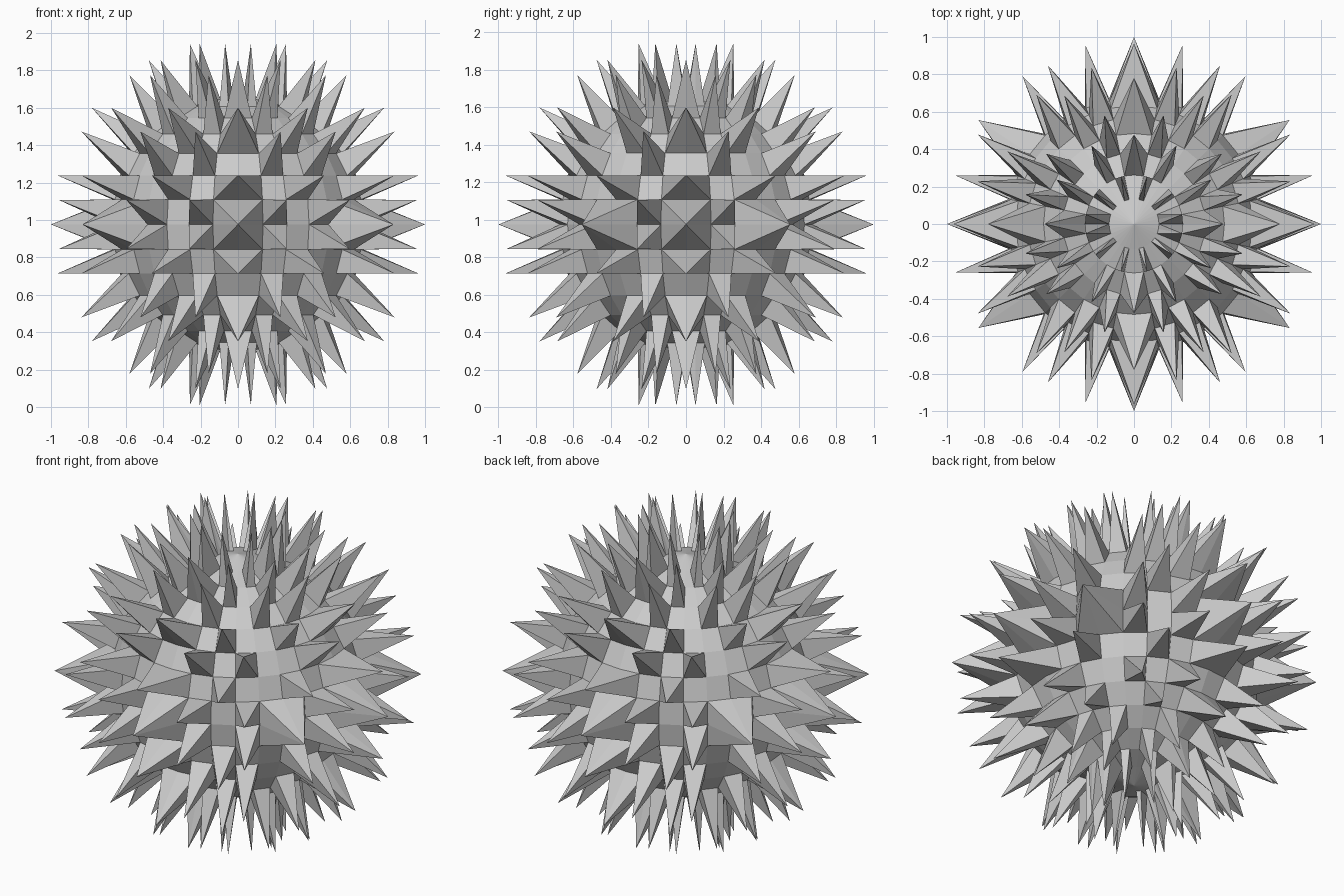
import bpy, bmesh
from math import sin, cos, radians
from mathutils import Vector

cube = bpy.data.objects.get("Cube")
if cube:
    bpy.data.objects.remove(cube)

STEP = 11.25      # angle of one grid cell
BODY = 0.684      # body radius
REACH = 1.0       # spike tip radius
CENTRE = 0.976

# Tip angle of a spike on a single cell, by column or row
TIP = [7.5, 15.2, 29.8, 38.6, 53, 61.5, 74.8, 82.5]

# Spikes of one eighth of the ball: row -> (first column, last column)
SPIKES = {
    0: [(0, 1), (1, 2), (2, 4), (4, 5), (6, 7), (7, 8)],
    1: [(0, 1), (2, 3), (5, 6), (7, 8)],
    2: [(1, 2), (4, 5), (6, 7)],
    3: [(0, 1), (2, 3), (5, 6), (7, 8)],
    4: [(1, 2), (3, 4), (6, 7)],
    5: [(0, 1), (2, 3), (5, 6), (7, 8)],
    6: [(0, 2), (3, 4), (6, 7)],
}
# Columns whose lowest spike spans the equator
ACROSS = (0, 2, 7)


def polar(azimuth, latitude, radius):
    a, l = radians(azimuth), radians(latitude)
    return Vector((cos(a) * cos(l), sin(a) * cos(l), sin(l))) * radius


def tip_angles(first, last, row):
    if last - first == 2:
        azimuth = (first + 1) * STEP
    else:
        azimuth = 0 if first == 0 else 90 if last == 8 else TIP[first]
    latitude = 0 if row == 0 and first in ACROSS else TIP[row]
    return azimuth, latitude


bm = bmesh.new()
grid = {}
for row in range(8):
    for col in range(9):
        grid[col, row] = bm.verts.new(polar(col * STEP, row * STEP, BODY))
pole = bm.verts.new((0, 0, BODY + 0.03))


def add_face(verts):
    face = bm.faces.new(verts)
    face.normal_update()
    if face.normal.dot(face.calc_center_median()) < 0:
        face.normal_flip()


# Spikes: a fan from the patch outline to the tip, open on mirror planes
covered = set()
for row, spans in SPIKES.items():
    for first, last in spans:
        covered.update((col, row) for col in range(first, last))
        azimuth, latitude = tip_angles(first, last, row)
        tip = bm.verts.new(polar(azimuth, latitude, REACH))
        ring = [(c, row) for c in range(first, last + 1)]
        ring += [(c, row + 1) for c in range(last, first - 1, -1)]
        for p, q in zip(ring, ring[1:] + ring[:1]):
            on_equator = p[1] == q[1] == 0 and latitude == 0
            on_side = p[0] == q[0] and p[0] in (0, 8) and azimuth == p[0] * STEP
            if not (on_equator or on_side):
                add_face((grid[p], grid[q], tip))

# Bare body cells and the cap
for col in range(8):
    for row in range(7):
        if (col, row) not in covered:
            add_face([grid[col, row], grid[col + 1, row],
                      grid[col + 1, row + 1], grid[col, row + 1]])
    add_face((grid[col, 7], grid[col + 1, 7], pole))
bmesh.ops.delete(bm, geom=[v for v in bm.verts if not v.link_faces], context='VERTS')

mesh = bpy.data.meshes.new("spiky_ball")
bm.to_mesh(mesh)
bm.free()
ball = bpy.data.objects.new("spiky_ball", mesh)
ball.location.z = CENTRE
bpy.context.collection.objects.link(ball)

mirror = ball.modifiers.new("mirror", 'MIRROR')
mirror.use_axis = (True, True, True)
mirror.use_clip = True
mirror.merge_threshold = 0.001

# Single grey material
grey = bpy.data.materials.new("light_grey")
grey.use_nodes = True
colour = (0.6, 0.6, 0.6, 1)
grey.diffuse_color = colour
grey.node_tree.nodes["Principled BSDF"].inputs["Base Color"].default_value = colour
mesh.materials.append(grey)
